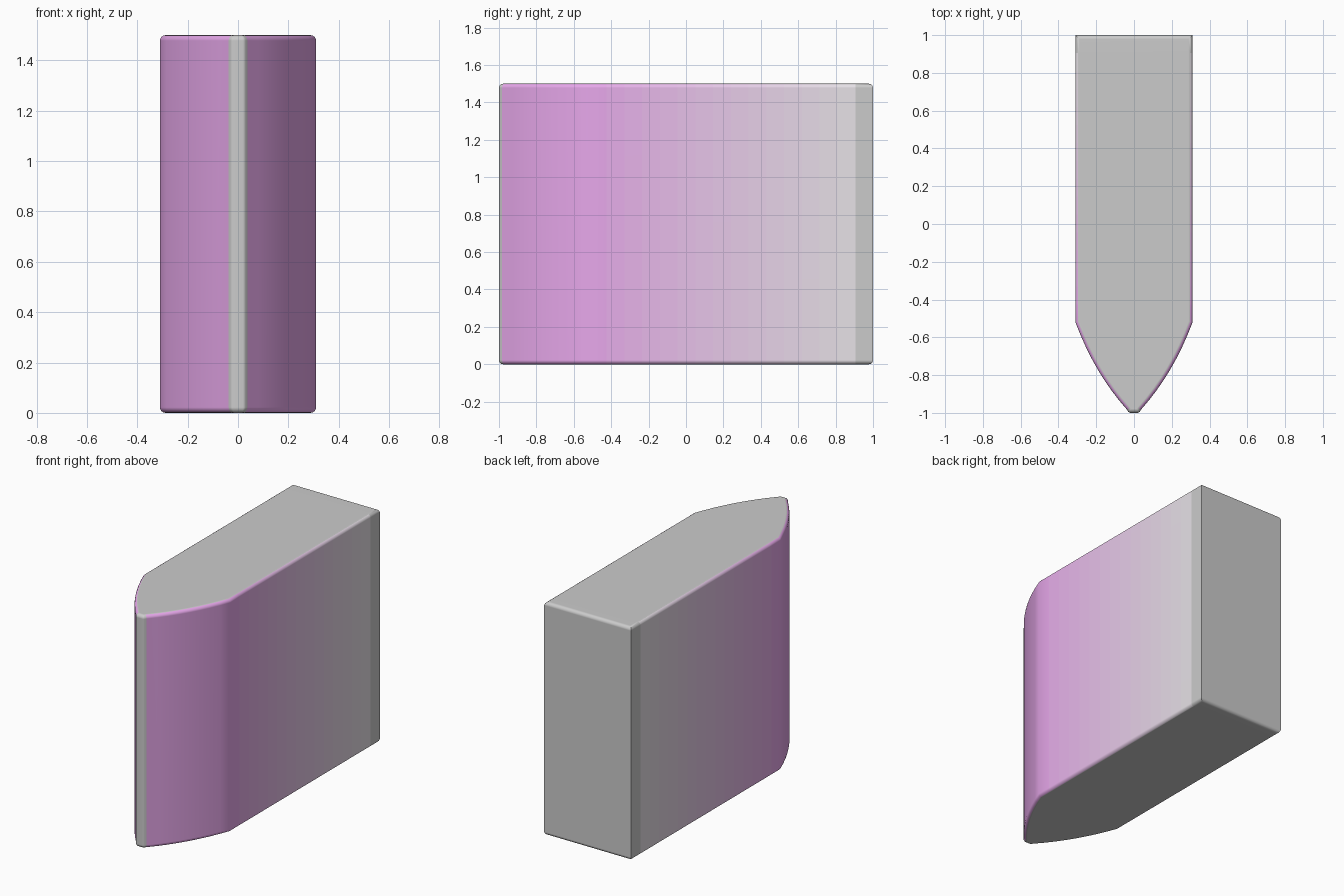
import bpy, bmesh
from mathutils import Vector

if "Cube" in bpy.data.objects:
    bpy.data.objects.remove(bpy.data.objects["Cube"])

HEIGHT, HALF_W, SHOULDER, BEVEL = 1.5, 0.31, -0.52, 0.022
BANDS = 16
PURPLE, GREY = Vector((0.8, 0.39, 0.83)), Vector((0.8, 0.8, 0.8))

# Right half of the outline: straight side, curved nose, small blunt tip
p0, p1, p2 = Vector((HALF_W, SHOULDER)), Vector((0.21, -0.79)), Vector((0.037, -0.983))
half = [Vector((HALF_W, 1.0))]
for i in range(9):
    t = i / 8
    half.append(p0 * (1 - t) ** 2 + p1 * 2 * t * (1 - t) + p2 * t * t)
half += [Vector((0.03, -0.995)), Vector((0.02, -1.0))]
outline = half + [Vector((-p.x, p.y)) for p in reversed(half)]

# Extrude the outline upward
bm = bmesh.new()
base = bm.faces.new([bm.verts.new((p.x, p.y, 0)) for p in outline])
ext = bmesh.ops.extrude_face_region(bm, geom=[base], use_keep_orig=True)
top = [v for v in ext["geom"] if isinstance(v, bmesh.types.BMVert)]
bmesh.ops.translate(bm, vec=(0, 0, HEIGHT), verts=top)
bmesh.ops.recalc_face_normals(bm, faces=bm.faces)

# Round the top and bottom rims
rims = [e for e in bm.edges if abs(e.verts[0].co.z - e.verts[1].co.z) < 1e-5]
bmesh.ops.bevel(bm, geom=rims, offset=BEVEL, segments=4, profile=0.5,
                affect='EDGES', clamp_overlap=False)

# Slice the straight sides into bands for the colour fade
step = (1.0 - SHOULDER) / BANDS
for i in range(1, BANDS):
    bmesh.ops.bisect_plane(bm, geom=bm.verts[:] + bm.edges[:] + bm.faces[:],
                           plane_co=(0, SHOULDER + i * step, 0), plane_no=(0, 1, 0))
bm.normal_update()

# Slot 0 plain grey, slots 1.. fade from purple to grey
for f in bm.faces:
    c, n = f.calc_center_median(), f.normal
    if abs(n.z) > 0.95 or abs(n.x) < 0.05 or (c.y < -0.97 and abs(c.x) < 0.034):
        f.material_index = 0
    else:
        f.material_index = 1 + min(BANDS - 1, max(0, int((c.y - SHOULDER) / step)))

mesh = bpy.data.meshes.new("pointed_block")
bm.to_mesh(mesh)
bm.free()
block = bpy.data.objects.new("pointed_block", mesh)
bpy.context.collection.objects.link(block)

grey = bpy.data.materials.new("grey")
grey.diffuse_color = (*GREY, 1)
grey.use_nodes = True
grey.node_tree.nodes["Principled BSDF"].inputs["Base Color"].default_value = grey.diffuse_color
mesh.materials.append(grey)
for i in range(BANDS):
    m = bpy.data.materials.new(f"purple_fade_{i}")
    m.diffuse_color = (*PURPLE.lerp(GREY, (i + 0.5 * (i > 0)) / BANDS), 1)
    m.use_nodes = True
    m.node_tree.nodes["Principled BSDF"].inputs["Base Color"].default_value = m.diffuse_color
    mesh.materials.append(m)

# Smooth shading with crisp vertical back edges
bpy.context.view_layer.objects.active = block
block.select_set(True)
bpy.ops.object.shade_smooth_by_angle(angle=0.6)
wn = block.modifiers.new("flat_faces", 'WEIGHTED_NORMAL')
wn.keep_sharp = True
